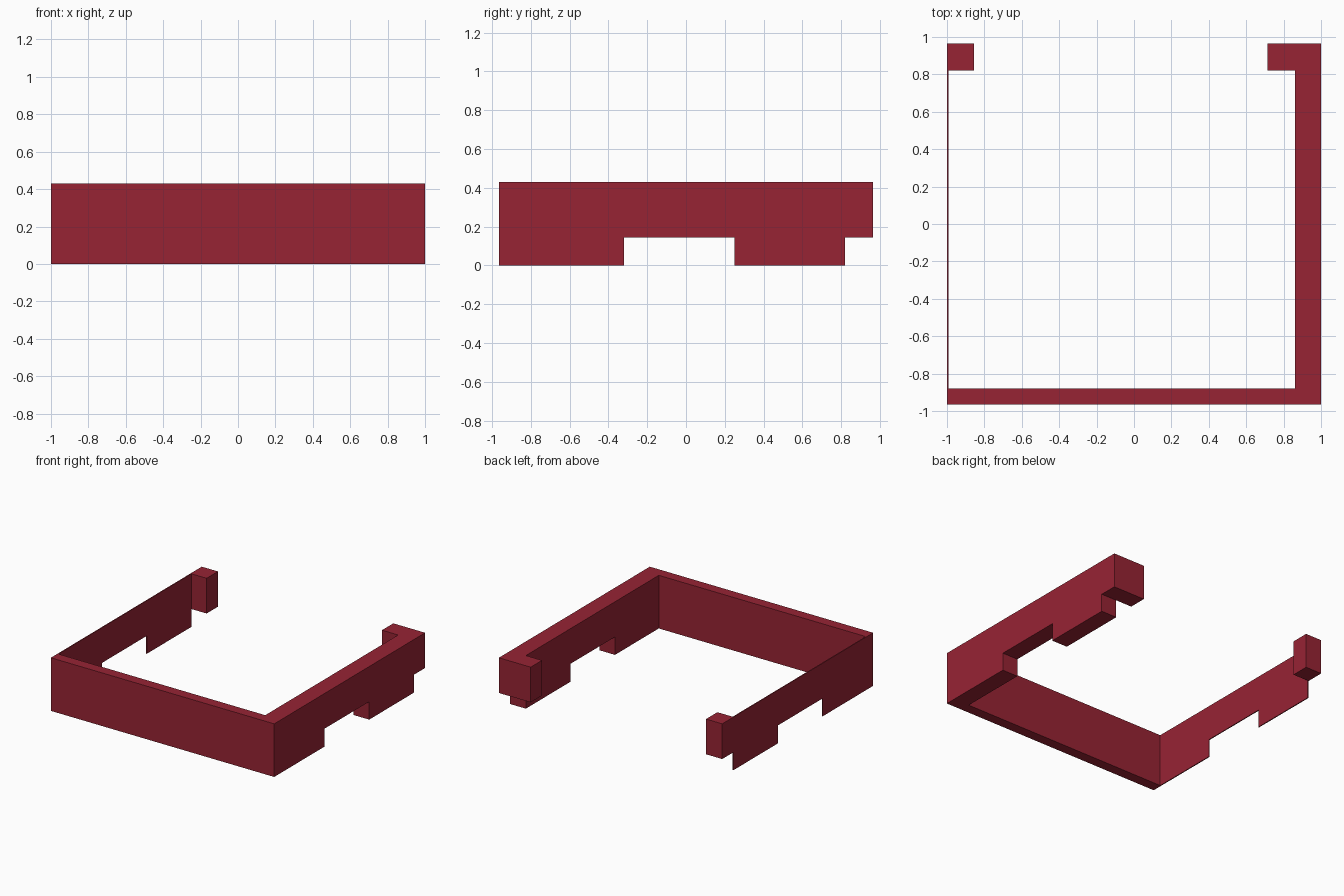
import bpy, bmesh

if "Cube" in bpy.data.objects:
    bpy.data.objects.remove(bpy.data.objects["Cube"])

red = bpy.data.materials.new("dark red")
red.diffuse_color = (0.31, 0.017, 0.034, 1)
red.use_nodes = True
red.node_tree.nodes["Principled BSDF"].inputs["Base Color"].default_value = red.diffuse_color

TOP, STEP = 0.43, 0.145                      # wall top, underside of the notches
FRONT, INNER, BACK, HOOK = -0.965, -0.88, 0.965, 0.82


def wall(name, outline, x0, x1):
    """Extrude a (y, z) outline from x0 to x1."""
    bm = bmesh.new()
    face = bm.faces.new([bm.verts.new((x0, y, z)) for y, z in outline])
    ext = bmesh.ops.extrude_face_region(bm, geom=[face])
    moved = [v for v in ext["geom"] if isinstance(v, bmesh.types.BMVert)]
    bmesh.ops.translate(bm, verts=moved, vec=(x1 - x0, 0, 0))
    bmesh.ops.recalc_face_normals(bm, faces=bm.faces)
    mesh = bpy.data.meshes.new(name)
    bm.to_mesh(mesh)
    bm.free()
    mesh.materials.append(red)
    bpy.context.collection.objects.link(bpy.data.objects.new(name, mesh))


def block(y0, y1, z0):
    return [(y0, z0), (y1, z0), (y1, TOP), (y0, TOP)]


def notched(y0, tail):
    """Side outline with a middle notch, closed by the given back edge."""
    return [(y0, 0), (-0.32, 0), (-0.32, STEP), (0.25, STEP),
            (0.25, 0), (HOOK, 0)] + tail + [(y0, TOP)]


# Thick right wall, notched at the middle and at the back
wall("right_wall", notched(FRONT, [(HOOK, STEP), (BACK, STEP), (BACK, TOP)]), 0.86, 1.0)
# Very thin left wall with the same middle notch
wall("left_wall", notched(INNER, [(HOOK, TOP)]), -1.0, -0.992)
# Front wall and the two back end pieces
wall("front_wall", block(FRONT, INNER, 0), -1.0, 0.86)
wall("right_hook", block(HOOK, BACK, STEP), 0.715, 0.86)
wall("left_post", block(HOOK, BACK, STEP), -1.0, -0.855)
